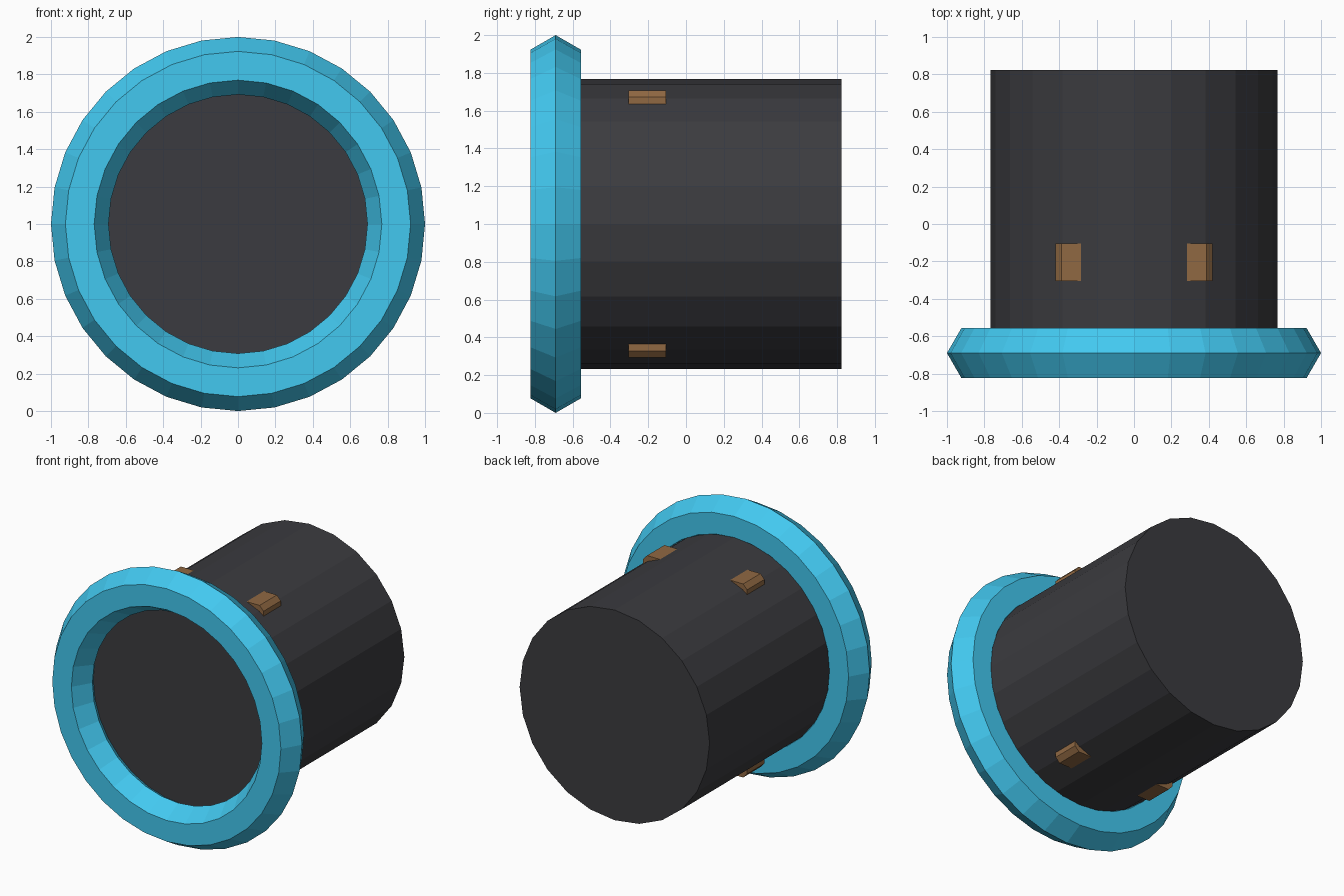
import bpy, bmesh, math

if "Cube" in bpy.data.objects:
    bpy.data.objects.remove(bpy.data.objects["Cube"])


def paint(obj, name, rgb):
    mat = bpy.data.materials.get(name) or bpy.data.materials.new(name)
    mat.diffuse_color = (*rgb, 1)
    mat.use_nodes = True
    mat.node_tree.nodes["Principled BSDF"].inputs["Base Color"].default_value = mat.diffuse_color
    obj.data.materials.append(mat)


def loft(name, rings, mat, closed=False):
    """Skin a list of equal-length point loops; cap the ends unless closed."""
    bm = bmesh.new()
    loops = [[bm.verts.new(p) for p in ring] for ring in rings]
    n = len(loops[0])
    pairs = list(zip(loops, loops[1:]))
    if closed:
        pairs.append((loops[-1], loops[0]))
    else:
        bm.faces.new(loops[0])
        bm.faces.new(loops[-1])
    for a, b in pairs:
        for i in range(n):
            j = (i + 1) % n
            bm.faces.new((a[i], a[j], b[j], b[i]))
    bmesh.ops.recalc_face_normals(bm, faces=bm.faces)
    mesh = bpy.data.meshes.new(name)
    bm.to_mesh(mesh)
    bm.free()
    obj = bpy.data.objects.new(name, mesh)
    bpy.context.collection.objects.link(obj)
    paint(obj, *mat)
    return obj


def circle(r, y, n):
    return [(r * math.cos(math.tau * i / n), y, 1 + r * math.sin(math.tau * i / n))
            for i in range(n)]


DARK = ("dark_grey", (0.044, 0.044, 0.05))
BLUE = ("sky_blue", (0.055, 0.58, 0.87))
BROWN = ("brown", (0.28, 0.14, 0.055))

# 24-sided barrel, front cap recessed inside the rim
loft("barrel", [circle(0.767, y, 24) for y in (-0.638, 0.823)], DARK)

# rim: hexagonal section swept round 32 steps
R, r = 0.846, 0.154
loft("rim", [circle(R + r * math.cos(k * math.pi / 3),
                    -0.69 + r * math.sin(k * math.pi / 3), 32)
             for k in range(6)], BLUE, closed=True)

# four chamfered pegs half sunk into the barrel
section = [(0.24, 0.706), (0.388, 0.706), (0.42, 0.672), (0.42, 0.60), (0.24, 0.60)]
for sx, side in ((-1, "left"), (1, "right")):
    for sz, level in ((-1, "lower"), (1, "upper")):
        loft(f"{level}_{side}_peg",
             [[(sx * x, y, 1 + sz * z) for x, z in section] for y in (-0.305, -0.105)],
             BROWN)
